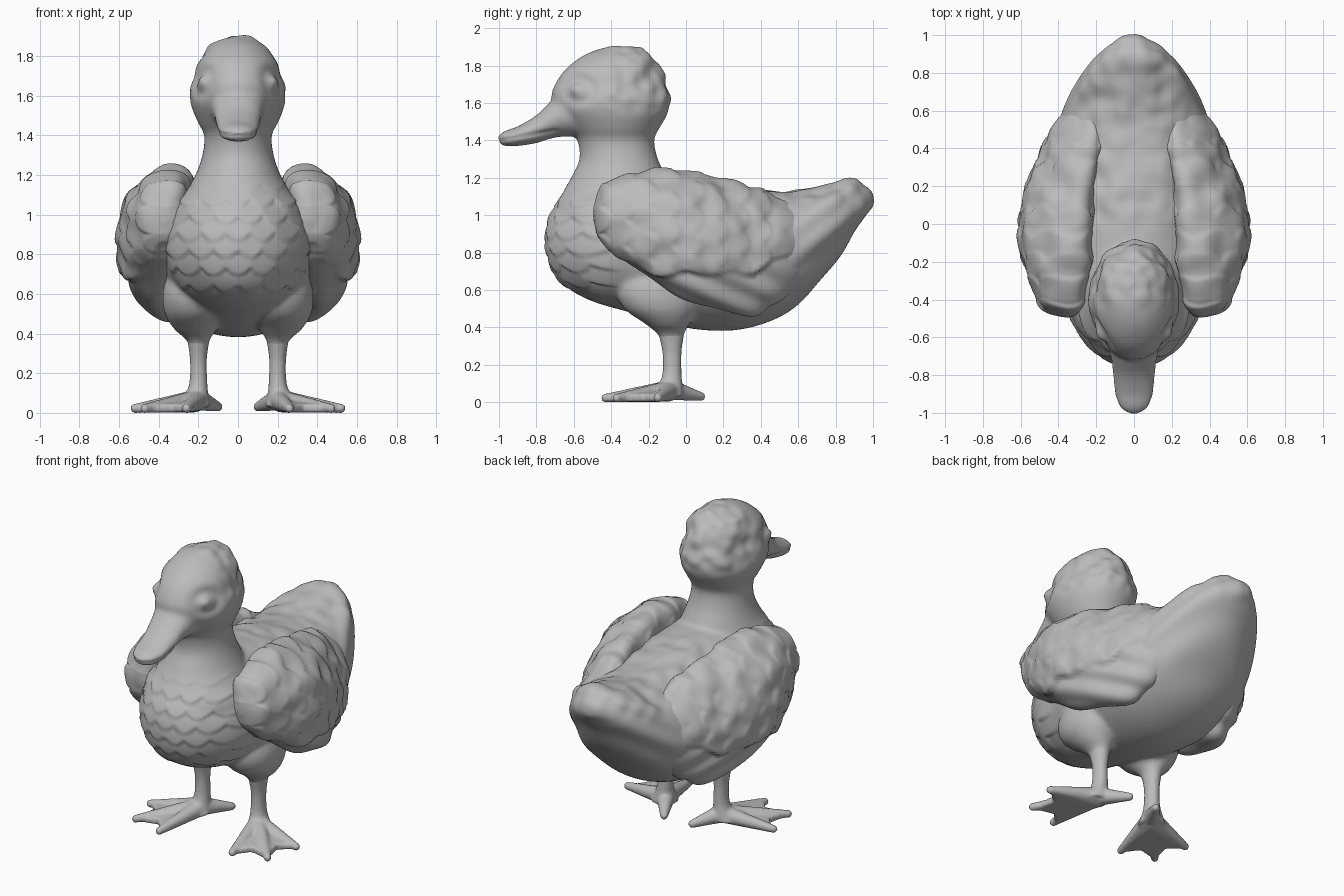
import bpy, bmesh, math
from mathutils import Vector, Matrix, noise

cube = bpy.data.objects.get("Cube")
if cube:
    bpy.data.objects.remove(cube, do_unlink=True)

grey = bpy.data.materials.new("plain grey")
grey.use_nodes = True
grey.diffuse_color = (0.5, 0.5, 0.5, 1)
grey.node_tree.nodes["Principled BSDF"].inputs["Base Color"].default_value = (0.5, 0.5, 0.5, 1)


def refine(rows, steps):
    """Smooth curve through the given cross-sections."""
    rows = [Vector(r) for r in rows]
    out = []
    for i in range(len(rows) - 1):
        p0, p1 = rows[max(i - 1, 0)], rows[i]
        p2, p3 = rows[i + 1], rows[min(i + 2, len(rows) - 1)]
        for s in range(steps):
            t = s / steps
            out.append(p1 + (p2 - p0) * (t / 2)
                       + (p0 * 2 - p1 * 5 + p2 * 4 - p3) * (t * t / 2)
                       + (p1 * 3 - p0 - p2 * 3 + p3) * (t ** 3 / 2))
    return out + [rows[-1]]


def loft(bm, axis, rows, n=40, steps=5, lean=0):
    """Closed skin over ellipses: (position, centre a, centre b, radius a, radius b)."""
    rings = []
    for t, a, b, ra, rb in refine(rows, steps):
        ring = []
        for k in range(n):
            c, s = math.cos(math.tau * k / n), math.sin(math.tau * k / n)
            u = a + ra * c - lean * rb * max(s, 0) ** 2
            v = b + rb * s
            ring.append(bm.verts.new((u, v, t) if axis == "z" else (u, t, v)))
        rings.append(ring)
    for r, q in zip(rings, rings[1:]):
        for k in range(n):
            bm.faces.new((r[k], r[k - 1], q[k - 1], q[k]))
    bm.faces.new(rings[0])
    bm.faces.new(rings[-1])


def spans(rows):
    """Turn (y, bottom, top, half width) into centred ellipses."""
    return [(y, 0, (lo + hi) / 2, w, (hi - lo) / 2) for y, lo, hi, w in rows]


def ball(bm, centre, radius, scale=(1, 1, 1)):
    m = Matrix.Translation(centre) @ Matrix.Diagonal((*scale, 1))
    bmesh.ops.create_uvsphere(bm, u_segments=16, v_segments=10, radius=radius, matrix=m)


def mirror_copy(bm):
    geom = bm.verts[:] + bm.edges[:] + bm.faces[:]
    new = bmesh.ops.duplicate(bm, geom=geom)["geom"]
    verts = [g for g in new if isinstance(g, bmesh.types.BMVert)]
    bmesh.ops.scale(bm, vec=(-1, 1, 1), verts=verts)


def finish(bm, name, voxel=0, relief=None):
    """Make the object, melt its parts together and sculpt its surface."""
    bmesh.ops.recalc_face_normals(bm, faces=bm.faces)
    me = bpy.data.meshes.new(name)
    bm.to_mesh(me)
    bm.free()
    ob = bpy.data.objects.new(name, me)
    bpy.context.collection.objects.link(ob)
    if voxel:
        rem = ob.modifiers.new("melt", "REMESH")
        rem.mode, rem.voxel_size = "VOXEL", voxel
        smooth = ob.modifiers.new("soften", "SMOOTH")
        smooth.factor, smooth.iterations = 0.5, 10
        dg = bpy.context.evaluated_depsgraph_get()
        ob.data = bpy.data.meshes.new_from_object(ob.evaluated_get(dg))
        ob.modifiers.clear()
    if relief:
        moves = [v.normal * relief(v.co) for v in ob.data.vertices]
        for v, d in zip(ob.data.vertices, moves):
            v.co += d
    ob.data.materials.clear()
    ob.data.materials.append(grey)
    for p in ob.data.polygons:
        p.use_smooth = True
    return ob


def step(a, b, x):
    t = min(max((x - a) / (b - a), 0), 1)
    return t * t * (3 - 2 * t)


def scales(u, v, length, width):
    """Staggered rounded feathers, each steepest at its tip (low u)."""
    row = math.floor(u / length)
    best = 0
    for r in (row, row + 1):
        across = (v / width + .5 * (r % 2)) % 1 - .5
        rise = u / length - r + 1 - 2 * across * across
        if 0 < rise < 1.7:
            best = max(best, step(0, .3, rise) * (1 - rise / 1.7))
    return best


def plumage(co):
    x, y, z = abs(co.x), co.y, co.z
    chest = step(-.3, -.45, y) * step(.52, .65, z) * step(1.2, 1.05, z)
    crown = step(-.5, -.3, y) * step(1.5, 1.65, z)
    back = step(-.1, .1, y) * step(.95, 1.1, z)
    h = .016 * chest * scales(z, co.x, .085, .12)
    h += .025 * crown * noise.noise(co * 12)
    h += .016 * back * noise.noise(co * 10)
    # Long tail feathers
    tail = step(.5, .7, y) * step(.98, .9, y)
    h += .006 * tail * math.sin((z - .7 * y) * 38)
    # Mouth line and eye sockets
    mouth = 1.4 + .16 * (y + 1)
    h -= .01 * step(-.66, -.72, y) * math.exp(-((z - mouth) / .012) ** 2)
    r = math.hypot((y + .58) * .8, z - 1.67)
    socket = step(.08, .17, x) * step(1.5, 1.56, z)
    return h - .014 * socket * math.exp(-((r - .06) / .03) ** 2)


# Body with neck, head, bill and thighs
bm = bmesh.new()
loft(bm, "z", [(.28, .2, -.07, .045, .05), (.36, .2, -.08, .055, .07),
               (.42, .215, -.1, .105, .12), (.5, .22, -.13, .15, .2),
               (.6, .225, -.14, .155, .225), (.7, .23, -.11, .125, .2),
               (.78, .22, -.1, .08, .12)])
ball(bm, (.172, -.575, 1.67), .04, (.75, 1.2, .85))
mirror_copy(bm)
loft(bm, "y", spans([(-.745, .83, .91, .04), (-.72, .73, 1, .13), (-.65, .63, 1.09, .23),
                     (-.5, .54, 1.17, .33), (-.3, .48, 1.21, .375), (-.1, .42, 1.2, .4),
                     (.1, .385, 1.185, .42), (.3, .39, 1.15, .435), (.5, .455, 1.13, .41),
                     (.65, .565, 1.14, .355), (.8, .755, 1.185, .27), (.9, .9, 1.19, .185),
                     (.97, 1.01, 1.15, .1), (1.005, 1.06, 1.11, .03)]), n=56)
loft(bm, "z", [(.8, 0, -.38, .3, .28), (1, 0, -.4, .32, .3), (1.1, 0, -.375, .27, .29),
               (1.2, 0, -.36, .215, .255), (1.3, 0, -.36, .18, .21), (1.4, 0, -.375, .17, .205),
               (1.46, 0, -.38, .2, .235), (1.55, 0, -.39, .235, .295), (1.63, 0, -.405, .24, .315),
               (1.7, 0, -.4, .22, .3), (1.78, 0, -.395, .195, .25), (1.85, 0, -.37, .14, .185),
               (1.89, 0, -.35, .08, .11), (1.905, 0, -.35, .03, .03)], n=48)
loft(bm, "y", spans([(-.5, 1.42, 1.66, .15), (-.65, 1.42, 1.66, .135), (-.72, 1.41, 1.61, .12),
                     (-.8, 1.385, 1.535, .112), (-.9, 1.37, 1.475, .105),
                     (-.97, 1.37, 1.45, .08), (-1.008, 1.39, 1.42, .03)]))
finish(bm, "body", .014, plumage)


# Wings: upper feathers overlap the long flight feathers
def wing_feathers(co):
    y, z = co.y, co.z
    edge = .69 + .7 * max(-.2 - y, 0) + .5 * max(y - .35, 0) + .012 * math.cos(y * 27)
    upper = step(edge - .01, edge + .01, z) * step(.62, .42, y)
    h = upper * (.014 + .014 * scales(-y, z, .12, .13) + .022 * noise.noise(co * 8))
    flight = step(.62, .4, y) * step(-.45, -.3, y)
    return h + (1 - upper) * .009 * flight * math.sin((z + .45 * y) * 42)


for side, sign in (("left", 1), ("right", -1)):
    bm = bmesh.new()
    loft(bm, "y", [(-.47, .37, 1, .02, .04), (-.45, .37, 1, .07, .11), (-.39, .385, 1, .11, .18),
                   (-.25, .405, .96, .155, .26), (-.05, .415, .895, .175, .335),
                   (.15, .4, .84, .165, .345), (.35, .345, .8, .14, .335),
                   (.5, .3, .81, .125, .27), (.65, .25, .86, .08, .17), (.76, .18, .92, .05, .1)],
         n=110, steps=14, lean=.3)
    wing = finish(bm, side + "_wing", 0, wing_feathers)

    # Leg and webbed foot
    bm = bmesh.new()
    loft(bm, "z", [(.04, .22, -.1, .085, .085), (.09, .21, -.085, .062, .068),
                   (.16, .2, -.075, .046, .052), (.28, .2, -.075, .043, .052),
                   (.4, .2, -.08, .06, .075)], n=24)
    ankle = Vector((.2, -.08, .075))
    tips = [Vector(p) for p in ((.52, -.15, .032), (.47, -.37, .032), (.26, -.43, .032))]
    for tip in tips + [Vector((.1, .08, .04))]:
        for i in range(15):
            t = i / 14
            ball(bm, ankle.lerp(tip, t), .055 - .03 * t)
    dips = [(tips[i] + tips[i + 1]) / 2 * .8 + ankle * .2 for i in (0, 1)]
    outline = [ankle, tips[0], dips[0], tips[1], dips[1], tips[2]]
    low = [bm.verts.new((p.x, p.y, .012)) for p in outline]
    high = [bm.verts.new((p.x, p.y, p.z + .015)) for p in outline]
    for k in range(6):
        bm.faces.new((low[k - 1], low[k], high[k], high[k - 1]))
        if 0 < k < 5:
            bm.faces.new((high[0], high[k], high[k + 1]))
            bm.faces.new((low[0], low[k + 1], low[k]))
    leg = finish(bm, side + "_leg", .009)
    if sign < 0:
        for ob in (wing, leg):
            ob.data.transform(Matrix.Diagonal((-1, 1, 1, 1)))
            ob.data.flip_normals()

# Stand the feet on the ground
low = min(v.co.z for v in leg.data.vertices)
for name in ("left_leg", "right_leg"):
    bpy.data.objects[name].data.transform(Matrix.Translation((0, 0, -low)))
